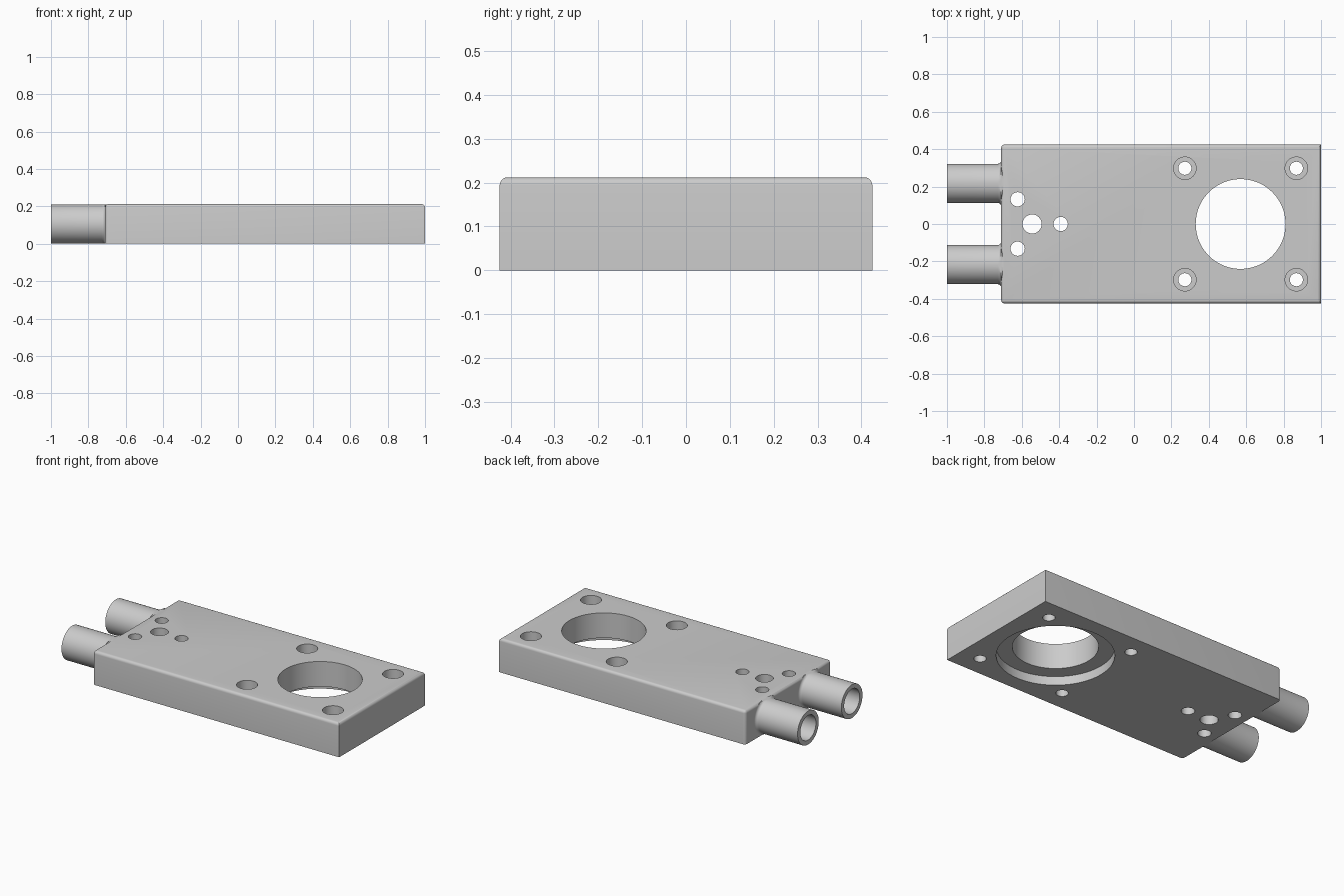
import bpy, bmesh, math
from mathutils import Matrix, Vector

if "Cube" in bpy.data.objects:
    bpy.data.objects.remove(bpy.data.objects["Cube"])

H = 0.212            # plate thickness
X0, X1, W = -0.71, 1.0, 0.425
ROUND = 0.018

grey = bpy.data.materials.new("light_grey")
grey.diffuse_color = (0.6, 0.6, 0.6, 1)
grey.use_nodes = True
grey.node_tree.nodes["Principled BSDF"].inputs["Base Color"].default_value = grey.diffuse_color


def add_object(name, bm):
    bmesh.ops.recalc_face_normals(bm, faces=bm.faces)
    me = bpy.data.meshes.new(name)
    bm.to_mesh(me)
    bm.free()
    me.materials.append(grey)
    ob = bpy.data.objects.new(name, me)
    bpy.context.collection.objects.link(ob)
    return ob


def cylinder(name, x, y, r, z0, z1, seg=48):
    bm = bmesh.new()
    bmesh.ops.create_cone(bm, cap_ends=True, segments=seg, radius1=r, radius2=r,
                          depth=z1 - z0,
                          matrix=Matrix.Translation((x, y, (z0 + z1) / 2)))
    return add_object(name, bm)


def lathe_x(name, y, z, profile, seg=64):
    """Solid turned around an x-parallel axis, kept within the plate height."""
    bm = bmesh.new()
    rings = []
    for x, r in profile:
        ring = []
        for i in range(seg):
            a = 2 * math.pi * i / seg
            h = min(max(z + r * math.sin(a), 0.0012), H - 0.0012)
            ring.append(bm.verts.new((x, y + r * math.cos(a), h)))
        rings.append(ring)
    for a, b in zip(rings, rings[1:]):
        for i in range(seg):
            j = (i + 1) % seg
            bm.faces.new((a[i], a[j], b[j], b[i]))
    bm.faces.new(rings[0])
    bm.faces.new(rings[-1])
    return add_object(name, bm)


def combine(target, tool, operation):
    mod = target.modifiers.new("combine", 'BOOLEAN')
    mod.operation = operation
    mod.solver = 'EXACT'
    mod.object = tool
    bpy.context.view_layer.update()
    deps = bpy.context.evaluated_depsgraph_get()
    me = bpy.data.meshes.new_from_object(target.evaluated_get(deps))
    target.modifiers.clear()
    target.data = me
    bpy.data.objects.remove(tool)


# Plate: rounded top edges and rounded uprights at the tube end
bm = bmesh.new()
bmesh.ops.create_cube(bm, size=1)
for v in bm.verts:
    v.co = Vector(((X0 + X1) / 2 + v.co.x * (X1 - X0), v.co.y * 2 * W, (v.co.z + 0.5) * H))
soft = [e for e in bm.edges
        if all(v.co.z > H / 2 for v in e.verts)
        or (all(v.co.x < 0 for v in e.verts)
            and abs(e.verts[0].co.z - e.verts[1].co.z) > 0.1)]
bmesh.ops.bevel(bm, geom=soft, offset=ROUND, segments=5, profile=0.5, affect='EDGES')
plate = add_object("plate", bm)

# Tubes with a small fillet where they meet the plate
R, TY, TZ = 0.105, 0.217, H / 2
fillet = [(X0 - ROUND + ROUND * math.sin(t), R + ROUND * (1 - math.cos(t)))
          for t in (i * math.pi / 10 for i in range(6))]
for side in (-1, 1):
    tube = lathe_x("tube", side * TY, TZ, [(-1, R)] + fillet + [(X0 + 0.025, R)])
    combine(plate, tube, 'UNION')
for side in (-1, 1):
    bore = lathe_x("bore", side * TY, TZ, [(-1.1, 0.077), (X0, 0.077)])
    combine(plate, bore, 'DIFFERENCE')

# Large opening with a wider recess underneath
combine(plate, cylinder("opening", 0.57, 0, 0.24, -0.1, 0.4, 96), 'DIFFERENCE')
combine(plate, cylinder("recess", 0.57, 0, 0.33, -0.1, 0.055, 96), 'DIFFERENCE')

# Counterbored screw holes
for x in (0.272, 0.868):
    for y in (-0.298, 0.298):
        combine(plate, cylinder("screw_hole", x, y, 0.035, -0.1, 0.4), 'DIFFERENCE')
        combine(plate, cylinder("screw_head", x, y, 0.06, 0.11, 0.4), 'DIFFERENCE')

# Group of plain holes near the tubes
for x, y, r in ((-0.545, 0, 0.051), (-0.392, 0, 0.038),
                (-0.622, 0.132, 0.038), (-0.622, -0.132, 0.038)):
    combine(plate, cylinder("pin_hole", x, y, r, -0.1, 0.4), 'DIFFERENCE')

# Smooth the round walls, keep the rims sharp
bpy.ops.object.select_all(action='DESELECT')
plate.select_set(True)
bpy.context.view_layer.objects.active = plate
bpy.ops.object.shade_smooth_by_angle(angle=math.radians(30))
plate.name = "mounting_plate"
